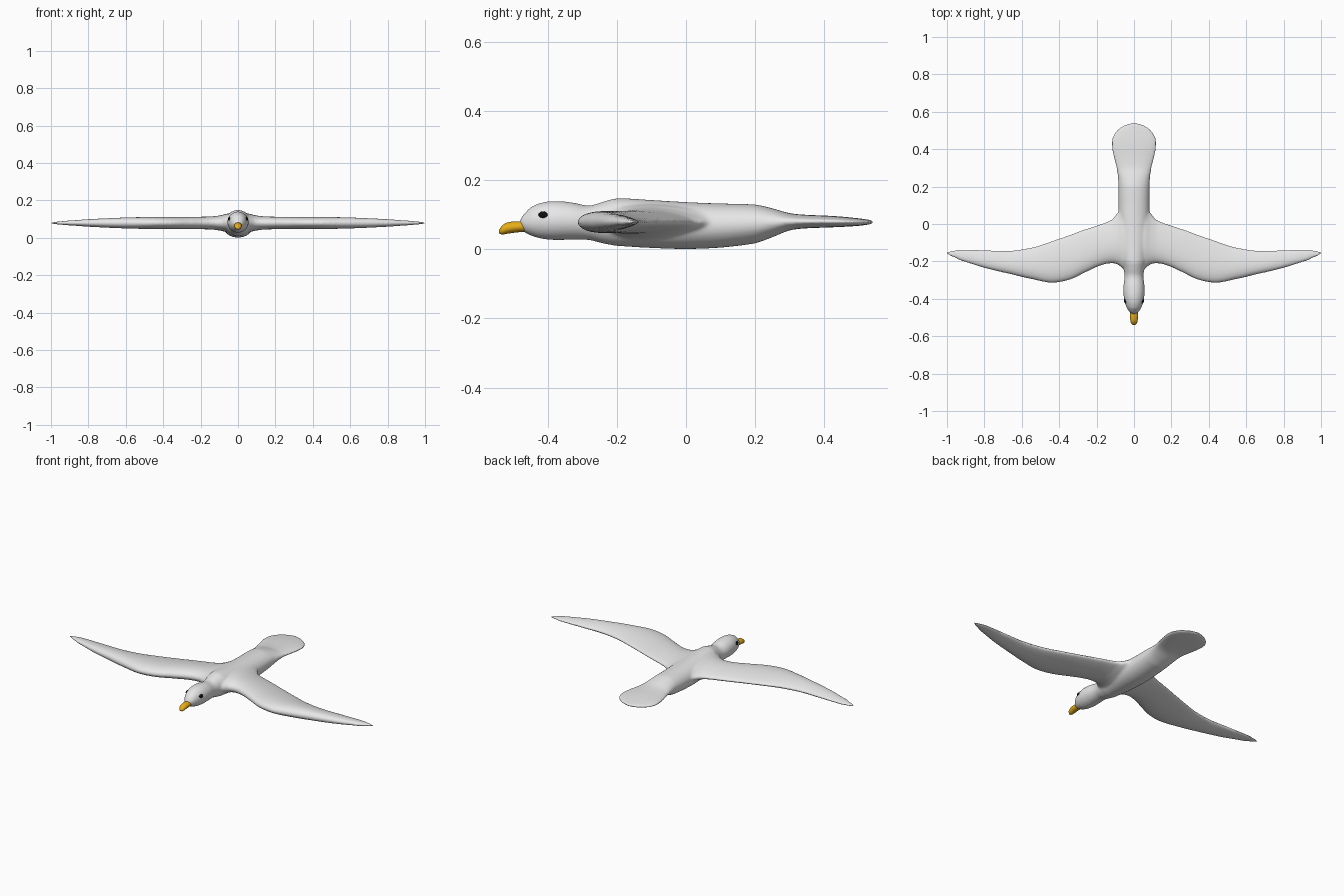
import bpy, bmesh, math
from mathutils import Vector

if "Cube" in bpy.data.objects:
    bpy.data.objects.remove(bpy.data.objects["Cube"])


def material(name, rgb):
    m = bpy.data.materials.new(name)
    m.diffuse_color = (*rgb, 1)
    m.use_nodes = True
    m.node_tree.nodes["Principled BSDF"].inputs["Base Color"].default_value = m.diffuse_color
    return m


WHITE = material("feather_white", (0.8, 0.8, 0.8))
YELLOW = material("beak_yellow", (0.8, 0.42, 0.01))
BLACK = material("eye_black", (0.005, 0.005, 0.005))


def refine(rows, steps):
    """Catmull-Rom interpolation through rows of section values."""
    out = []
    for i in range(len(rows) - 1):
        p0, p1, p2, p3 = (rows[max(0, min(len(rows) - 1, i + k))] for k in (-1, 0, 1, 2))
        for s in range(steps):
            t = s / steps
            out.append([b + 0.5 * t * (c - a + t * (2 * a - 5 * b + 4 * c - d + t * (3 * (b - c) + d - a)))
                        for a, b, c, d in zip(p0, p1, p2, p3)])
            out[-1][0] = p1[0] + t * (p2[0] - p1[0])
    return out + [list(rows[-1])]


def loft(name, rings, mat):
    bm = bmesh.new()
    loops = [[bm.verts.new(p) for p in ring] for ring in rings]
    n = len(loops[0])
    for a, b in zip(loops, loops[1:]):
        for i in range(n):
            bm.faces.new((a[i], a[(i + 1) % n], b[(i + 1) % n], b[i]))
    bm.faces.new(loops[0])
    bm.faces.new(loops[-1])
    bmesh.ops.recalc_face_normals(bm, faces=bm.faces)
    me = bpy.data.meshes.new(name)
    bm.to_mesh(me)
    bm.free()
    me.materials.append(mat)
    me.polygons.foreach_set("use_smooth", [True] * len(me.polygons))
    ob = bpy.data.objects.new(name, me)
    bpy.context.collection.objects.link(ob)
    return ob


def oval_rings(rows, n, steps):
    """Rows are y, bottom z, top z, half width."""
    return [[(w * math.cos(a), y, (lo + hi) / 2 + (hi - lo) / 2 * math.sin(a))
             for a in (2 * math.pi * i / n for i in range(n))]
            for y, lo, hi, w in refine(rows, steps)]


# Head, trunk and fan tail in one loft
body = loft("body", oval_rings([
    (-.482, .068, .084, .008), (-.472, .052, .100, .024), (-.45, .040, .122, .038),
    (-.42, .031, .135, .049), (-.38, .027, .140, .056), (-.33, .028, .136, .056),
    (-.28, .027, .127, .051), (-.24, .017, .138, .056), (-.2, .010, .148, .068),
    (-.1, .004, .143, .080), (0, .001, .137, .084), (.1, .005, .133, .083),
    (.2, .017, .130, .083), (.25, .035, .119, .086), (.3, .055, .105, .094),
    (.35, .061, .100, .107), (.4, .063, .098, .118), (.45, .065, .095, .120),
    (.5, .068, .090, .095), (.53, .072, .086, .052), (.543, .076, .082, .012)], 32, 4), WHITE)

# Wing sections: x, leading edge y, trailing edge y, half thickness
WING = [(0, -.25, .14, .055), (.06, -.238, .12, .050), (.085, -.218, .065, .043),
        (.12, -.210, .024, .037), (.17, -.220, .002, .034), (.24, -.25, -.021, .033),
        (.34, -.297, -.056, .032), (.44, -.314, -.091, .032), (.54, -.296, -.124, .031),
        (.66, -.268, -.142, .027), (.8, -.235, -.139, .020), (.93, -.195, -.135, .011),
        (.985, -.170, -.144, .006), (1.003, -.159, -.151, .004)]


def wing_rings(side, n=32):
    rings = []
    for x, front, back, h in refine(WING, 5):
        ring = []
        for i in range(n):
            a = 2 * math.pi * i / n
            u = (1 - math.cos(a)) / 2
            ring.append((side * x, front + (back - front) * u,
                         .079 + 1.27 * h * math.sin(a) * (1 - .5 * u)))
        rings.append(ring)
    return rings


wings = [loft(n, wing_rings(s), WHITE) for n, s in (("right_wing", 1), ("left_wing", -1))]

# Blend wings into the body as one smooth skin
bpy.ops.object.select_all(action='DESELECT')
for ob in wings + [body]:
    ob.select_set(True)
bpy.context.view_layer.objects.active = body
bpy.ops.object.join()
skin = body.modifiers.new("skin", 'REMESH')
skin.mode = 'VOXEL'
skin.voxel_size = .006
skin.use_smooth_shade = True
relax = body.modifiers.new("relax", 'SMOOTH')
relax.factor = .5
relax.iterations = 6

# Hooked beak
loft("beak", oval_rings([
    (-.46, .050, .080, .018), (-.48, .050, .081, .021), (-.50, .048, .081, .021),
    (-.52, .045, .077, .019), (-.533, .043, .069, .015), (-.541, .046, .057, .007)], 20, 3), YELLOW)

# Eyes, flattened against the sides of the head
for name, s in (("right_eye", 1), ("left_eye", -1)):
    bpy.ops.mesh.primitive_uv_sphere_add(segments=20, ring_count=12, radius=1,
                                         location=(s * .046, -.414, .1), rotation=(0, 0, s * -.25))
    eye = bpy.context.object
    eye.name = name
    eye.scale = (.007, .014, .010)
    eye.data.materials.append(BLACK)
    bpy.ops.object.shade_smooth()
